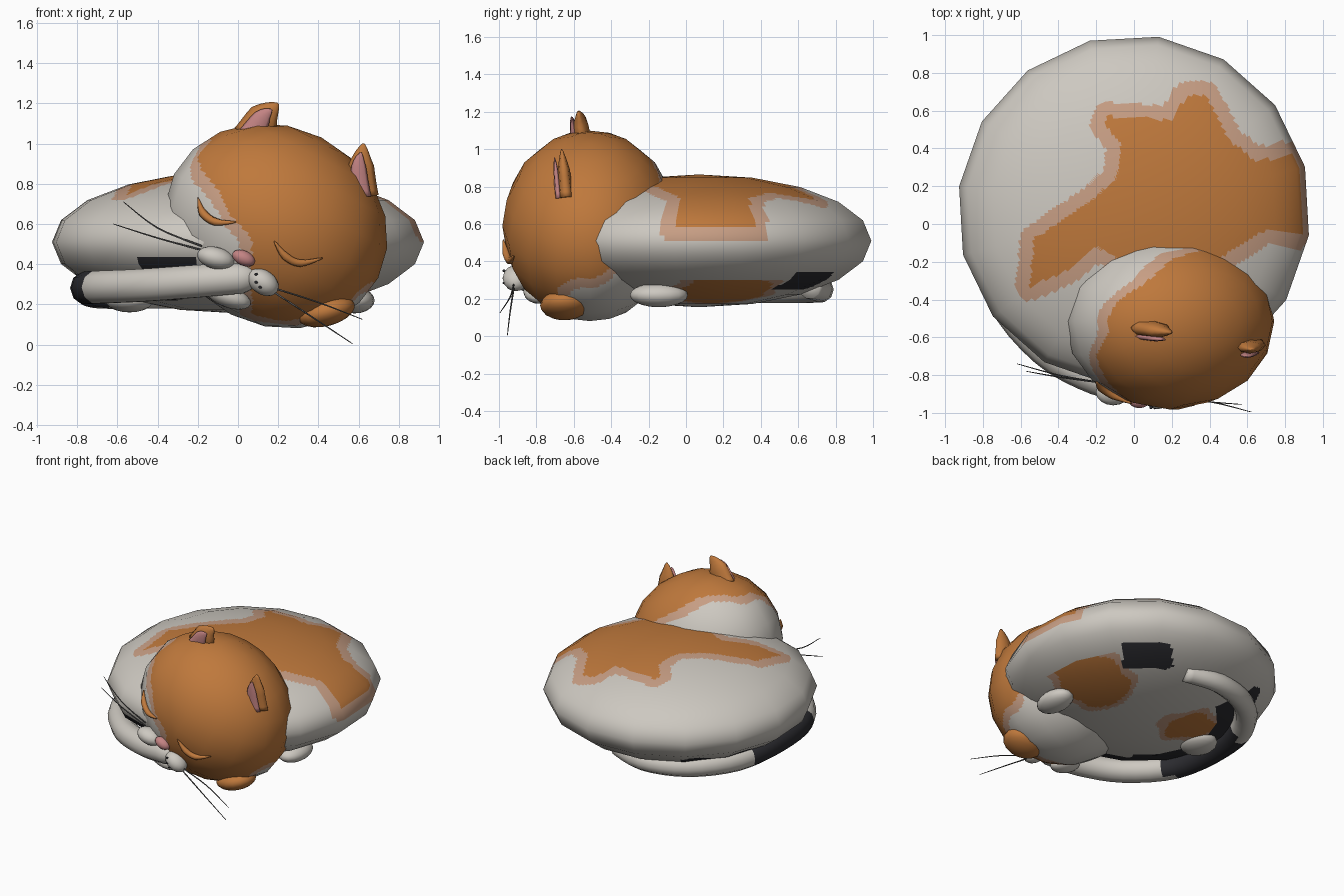
import bpy, bmesh, math
from mathutils import Matrix, Vector
from mathutils.geometry import intersect_point_line

old = bpy.data.objects.get("Cube")
if old:
    bpy.data.objects.remove(old)


def material(name, rgb):
    m = bpy.data.materials.new(name)
    m.use_nodes = True
    m.diffuse_color = (*rgb, 1)
    m.node_tree.nodes["Principled BSDF"].inputs["Base Color"].default_value = (*rgb, 1)
    return m


white = material("warm_white", (.61, .58, .53))
orange = material("ginger", (.52, .19, .045))
pale = material("pale_ginger", (.57, .34, .23))
black = material("charcoal", (.025, .025, .03))
pink = material("soft_pink", (.55, .23, .23))
grey = material("whisker_grey", (.1, .1, .1))
COAT = [white, orange, pale, black]
WHITE, ORANGE, PALE, BLACK = range(4)


def finish(name, bm, mats, rule=None):
    """Turn a bmesh into a smooth object, colouring faces by rule."""
    bmesh.ops.recalc_face_normals(bm, faces=bm.faces)
    for f in bm.faces:
        f.smooth = True
        if rule:
            f.material_index = rule(f.calc_center_median())
    me = bpy.data.meshes.new(name)
    bm.to_mesh(me)
    bm.free()
    for m in mats:
        me.materials.append(m)
    ob = bpy.data.objects.new(name, me)
    bpy.context.collection.objects.link(ob)
    return ob


def ellipsoid(name, centre, radii, mats, tilt=0, turn=0, seg=16, rings=10, cuts=0, rule=None):
    """Low-poly ellipsoid; cuts split its flat facets for painted patches."""
    bm = bmesh.new()
    bmesh.ops.create_uvsphere(bm, u_segments=seg, v_segments=rings, radius=1)
    if cuts:
        bmesh.ops.subdivide_edges(bm, edges=bm.edges[:], cuts=cuts, use_grid_fill=True)
    spin = Matrix.Rotation(math.radians(turn), 4, 'Z')
    mat = (Matrix.Translation(centre) @ Matrix.Rotation(math.radians(tilt), 4, 'Y')
           @ Matrix.Diagonal((*radii, 1)) @ spin)
    to_normal = mat.to_3x3().inverted().transposed()
    normals = [(to_normal @ v.co).normalized() for v in bm.verts]
    bm.transform(mat)
    ob = finish(name, bm, mats, rule)
    if cuts:
        ob.data.normals_split_custom_set_from_vertices(normals)
    return ob


def tube(name, points, radii, mats, sides=8, steps=4, squash=None, rule=None):
    """Tapered tube along a smooth path; squash flattens it in y."""
    pts = [Vector(p) for p in points]
    path, rads = [], []
    for i in range(len(pts) - 1):
        a, b = pts[max(i - 1, 0)], pts[i]
        c, d = pts[i + 1], pts[min(i + 2, len(pts) - 1)]
        for k in range(steps):
            t = k / steps
            path.append(.5 * (2 * b + (c - a) * t + (2 * a - 5 * b + 4 * c - d) * t * t
                              + (3 * b - a - 3 * c + d) * t ** 3))
            rads.append(radii[i] + (radii[i + 1] - radii[i]) * t)
    path.append(pts[-1])
    rads.append(radii[-1])
    bm = bmesh.new()
    loops = []
    for i, p in enumerate(path):
        along = (path[min(i + 1, len(path) - 1)] - path[max(i - 1, 0)]).normalized()
        ref = Vector((0, 1, 0)) if squash else Vector((0, 0, 1))
        side = along.cross(ref).normalized()
        up = side.cross(along)
        ring = []
        for k in range(sides):
            a = math.tau * k / sides
            ring.append(bm.verts.new(p + rads[i] * (side * math.cos(a)
                                     + up * math.sin(a) * (squash or 1))))
        loops.append(ring)
    for r, s in zip(loops, loops[1:]):
        for k in range(sides):
            n = (k + 1) % sides
            bm.faces.new((r[k], r[n], s[n], s[k]))
    bm.faces.new(loops[0])
    bm.faces.new(loops[-1])
    return finish(name, bm, mats, rule)


# Curled body with a ginger saddle patch and patches underneath
SADDLE = [Vector((x, y, 0)) for x, y in (
    (-.55, -.33), (-.53, -.08), (-.38, .02), (-.22, .13), (-.09, .25), (-.07, .42),
    (-.16, .53), (-.14, .57), (.2, .55), (.28, .68), (.38, .68), (.5, .45),
    (.65, .33), (.95, .39), (.95, -.06), (.7, -.03), (.5, -.15), (.2, -.35),
    (-.2, -.12), (-.36, -.25))]
EDGES = list(zip(SADDLE, SADDLE[1:] + SADDLE[:1]))


def saddle_distance(p):
    """Distance outside the saddle outline, zero inside."""
    q = Vector((p.x, p.y, 0))
    inside, best = False, 9
    for a, b in EDGES:
        if (a.y > q.y) != (b.y > q.y) and q.x < a.x + (b.x - a.x) * (q.y - a.y) / (b.y - a.y):
            inside = not inside
        near, t = intersect_point_line(q, a, b)
        best = min(best, (q - a.lerp(b, max(0, min(1, t)))).length)
    return 0 if inside else best


def body_rule(p):
    if p.z > .51:
        d = saddle_distance(p)
        if d == 0 and p.z > .58:
            return ORANGE
        return PALE if d < .075 else WHITE
    # charcoal band low on the tail side
    angle = math.degrees(math.atan2(p.y - .07, p.x)) % 360
    if 125 < angle < 235 and .22 < p.z < .34 + .02 * math.sin(angle / 4):
        return BLACK
    if 235 <= angle < 257 and .25 < p.z < .44:
        return BLACK
    if abs(p.x - .45) + abs(p.y - .67) < .24 and .25 < p.z < .345:
        return BLACK
    # ginger patches underneath
    for cx, cy, r in ((.54, .2, .25), (-.3, .22, .17)):
        d = math.hypot(p.x - cx, p.y - cy) + .02 * math.sin(p.x * 30)
        if p.z < .3 and d < r + .05:
            return ORANGE if d < r else PALE
    return WHITE


ellipsoid("body", (0, .07, .51), (.935, .93, .355), COAT, turn=-8, cuts=11, rule=body_rule)

# Tilted head with a ginger mask
HEAD = Vector((.19, -.515, .59))
TILT = math.radians(27)
HEAD_R = Vector((.57, .467, .495))


def head_rule(p):
    q = p - HEAD
    mask = q.dot(Vector((.58, -.475, .66))) - .1 + .02 * math.sin(q.y * 22)
    front = min(q.x + .12, -.17 - q.y)
    d = max(mask, front)
    return ORANGE if d > 0 else PALE if d > -.06 else WHITE


ellipsoid("head", HEAD, HEAD_R, COAT, tilt=27, cuts=9, rule=head_rule)


def on_face(x, z, lift=0):
    """Point on the front of the head at a given x and z."""
    dx, dz = x - HEAD.x, z - HEAD.z
    u = (dx * math.cos(TILT) - dz * math.sin(TILT)) / HEAD_R.x
    v = (dx * math.sin(TILT) + dz * math.cos(TILT)) / HEAD_R.z
    y = HEAD.y - HEAD_R.y * math.sqrt(max(0, 1 - u * u - v * v))
    return Vector((x, y - lift, z))


# Closed eyes
for name, arc in (("right_eye", ((-.2, .73), (-.175, .655), (-.11, .61), (-.01, .61))),
                  ("left_eye", ((.18, .515), (.235, .44), (.31, .405), (.42, .43)))):
    tube(name, [on_face(x, z) for x, z in arc], (.003, .021, .021, .003), [orange], sides=6)

# Ears with pink insides
for name, base, tip, width in (
        ("right_ear", (.07, -.55, 1.03), (.2, -.575, 1.2), .1),
        ("left_ear", (.62, -.64, .74), (.625, -.665, 1.0), .08)):
    a, b = Vector(base), Vector(tip)
    mid = a.lerp(b, .55) + Vector((-.01, 0, .01))
    tube(name, (a, mid, b), (width, width * .8, .006), [orange], squash=.5)
    shift = Vector((-.012, -.042, -.005))
    tube(name + "_inside", (a + shift, mid + shift, a.lerp(b, .85) + shift),
         (width * .7, width * .45, .004), [pink], squash=.35)

# Muzzle, nose and chin
ellipsoid("right_whisker_pad", (-.11, -.89, .43), (.095, .07, .055), [white], tilt=15)
ellipsoid("left_whisker_pad", (.125, -.91, .31), (.085, .07, .06), [white], tilt=35)
ellipsoid("chin", (-.05, -.79, .24), (.12, .08, .055), [white], tilt=20)
ellipsoid("nose", (.028, -.935, .43), (.06, .04, .037), [pink], tilt=25)
for i, (x, z) in enumerate(((.09, .31), (.11, .285), (.09, .35))):
    ellipsoid("freckle_%d" % i, (x, -.972, z), (.009, .009, .007), [black], seg=8, rings=6)

# Whiskers
WHISKERS = (
    ((-.18, -.84, .49), (-.4, -.81, .58), (-.57, -.78, .71)),
    ((-.18, -.84, .47), (-.4, -.8, .53), (-.62, -.74, .6)),
    ((.18, -.92, .28), (.4, -.94, .21), (.62, -.995, .125)),
    ((.18, -.92, .26), (.38, -.94, .13), (.57, -.955, .004)))
for i, path in enumerate(WHISKERS):
    tube("whisker_%d" % i, path, (.005, .004, .002), [grey], sides=5)

# Paws
ellipsoid("left_front_paw", (.44, -.65, .165), (.145, .13, .073), [orange], tilt=-15)
ellipsoid("left_hind_paw", (.58, -.145, .22), (.1, .155, .065), [white])
ellipsoid("right_hind_paw", (-.54, .04, .22), (.12, .14, .06), [white])


# Tail wrapped round to the nose, with a charcoal stretch
def tail_rule(p):
    return 1 if p.x < -.5 and -.42 < p.y < .3 else 0


TAIL = ((.1, .66, .26), (-.15, .72, .25), (-.45, .62, .25), (-.67, .35, .26),
        (-.75, 0, .28), (-.7, -.38, .285), (-.47, -.67, .295), (-.2, -.82, .315),
        (.02, -.87, .33), (.09, -.88, .33))
tube("tail", TAIL, (.06, .07, .075) + (.085,) * 5 + (.08, .035), [white, black], sides=10,
     rule=tail_rule)
